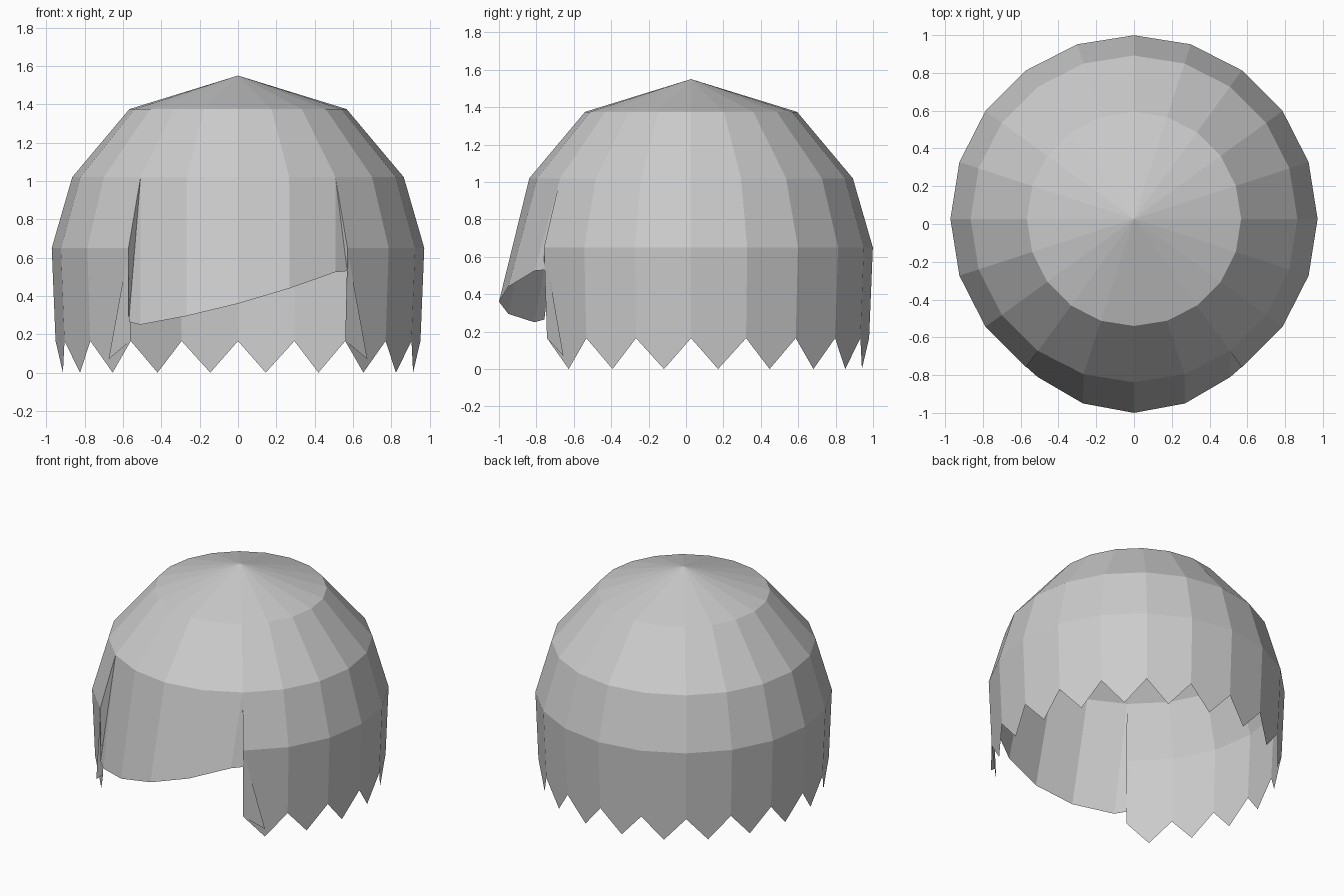
import bpy
from math import sin, cos, radians

if "Cube" in bpy.data.objects:
    bpy.data.objects.remove(bpy.data.objects["Cube"])

CY = 0.027      # centre of the dome in y
STEP = 18       # 20 sides
RINGS = [(0.567, 1.375), (0.865, 1.02), (0.972, 0.65), (0.952, 0.165)]


def polar(r, deg, z):
    """Point on a ring; the angle is measured from the front (-y)."""
    a = radians(deg)
    return (r * sin(a), CY - r * cos(a), z)


def ring_point(ring, i):
    return polar(RINGS[ring][0], i * STEP, RINGS[ring][1])


def make(name, faces):
    """Flat-shaded object from polygons given as points, welding shared points."""
    index, polys = {}, []
    for face in faces:
        polys.append([index.setdefault(tuple(round(c, 4) for c in p), len(index)) for p in face])
    mesh = bpy.data.meshes.new(name)
    mesh.from_pydata(list(index), [], polys)
    mesh.update()
    obj = bpy.data.objects.new(name, mesh)
    bpy.context.collection.objects.link(obj)
    return obj


# Crown: cone cap and the upper dome band, all the way round
apex = (0, CY, 1.55)
crown = []
for i in range(20):
    crown.append([apex, ring_point(0, i), ring_point(0, i + 1)])
    crown.append([ring_point(0, i), ring_point(1, i), ring_point(1, i + 1), ring_point(0, i + 1)])
make("hair_crown", crown)

# Sides and back: two bands ending in pointed tips, open at the front
sides = []
for i in range(2, 18):
    sides.append([ring_point(1, i), ring_point(2, i), ring_point(2, i + 1), ring_point(1, i + 1)])
    tip = polar(0.925, (i + 0.5) * STEP, 0)
    sides.append([ring_point(2, i), ring_point(3, i), tip, ring_point(3, i + 1), ring_point(2, i + 1)])
make("hair_sides_and_back", sides)

# Fringe: flared panels with a slanting lower edge, returned to the sides
lower = [(-0.51, -0.81, 0.25), (-0.27, -0.95, 0.295), (0, -1.0, 0.36),
         (0.27, -0.95, 0.44), (0.51, -0.81, 0.525)]
fringe = []
for k in range(4):
    fringe.append([ring_point(1, k - 2), lower[k], lower[k + 1], ring_point(1, k - 1)])
left_end, right_end = (-0.57, -0.757, 0.265), (0.57, -0.757, 0.53)
fringe.append([ring_point(1, -2), ring_point(2, -2), left_end])
fringe.append([ring_point(1, -2), left_end, lower[0]])
fringe.append([ring_point(1, 2), right_end, ring_point(2, 2)])
fringe.append([ring_point(1, 2), lower[4], right_end])
make("hair_fringe", fringe)

# Small sideburn locks just outside the front corners
lock = [(0.57, -0.757, 0.65), (0.562, -0.743, 0.165), (0.675, -0.655, 0.07)]
sideburns = make("sideburn_locks", [lock])
mirror = sideburns.modifiers.new("Mirror", 'MIRROR')
mirror.use_axis[0] = True
mirror.use_mirror_merge = False
